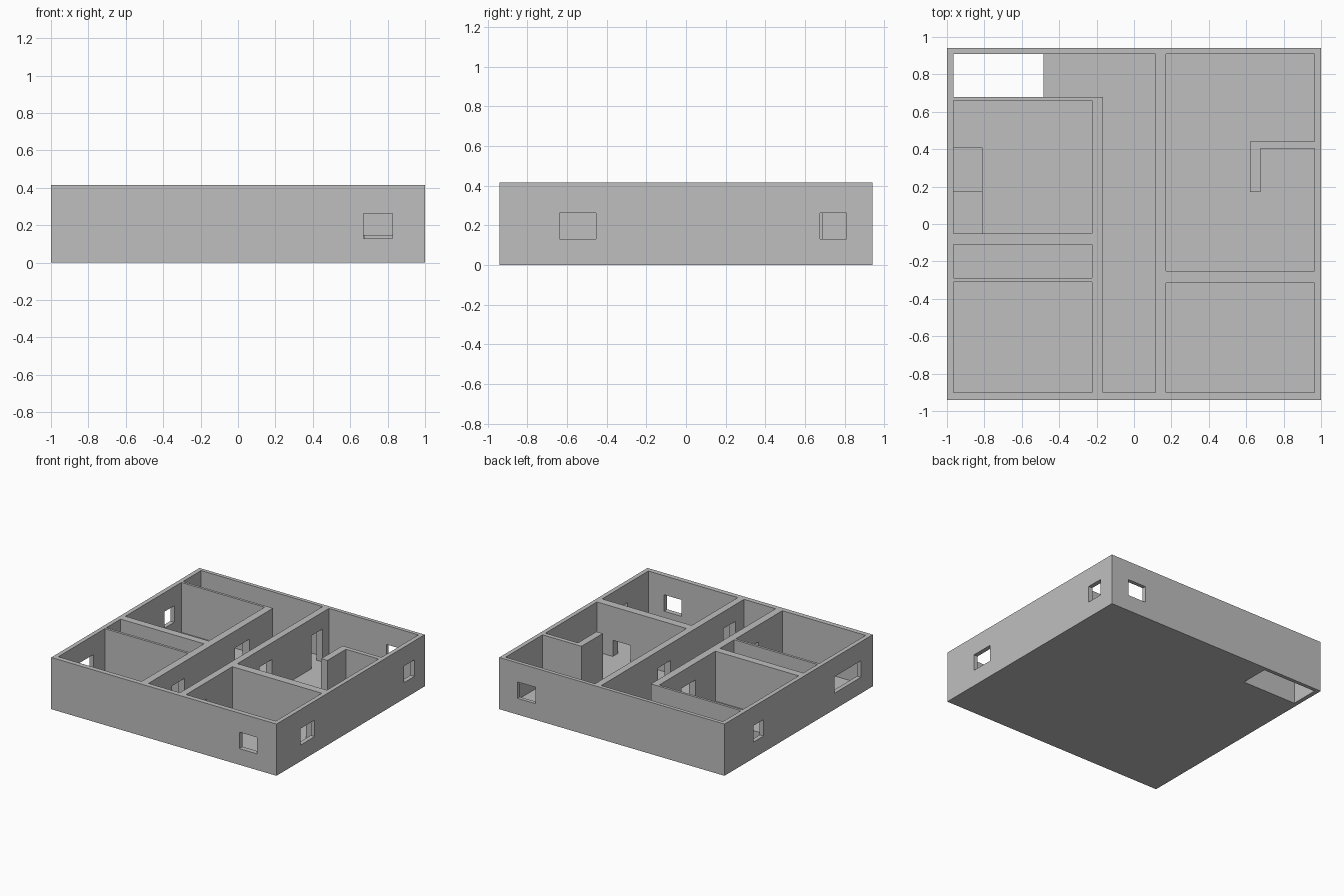
import bpy

cube = bpy.data.objects.get("Cube")
if cube:
    bpy.data.objects.remove(cube, do_unlink=True)

HEIGHT, FLOOR = 0.415, 0.015
OVER = HEIGHT + 0.1

plaster = bpy.data.materials.new("plaster_grey")
plaster.use_nodes = True
GREY = (0.52, 0.52, 0.52, 1)
plaster.diffuse_color = GREY
plaster.node_tree.nodes["Principled BSDF"].inputs["Base Color"].default_value = GREY


def box(name, x, y, z):
    """Axis-aligned box from three (low, high) ranges."""
    verts = [(a, b, c) for a in x for b in y for c in z]
    faces = [(0, 1, 3, 2), (4, 6, 7, 5), (0, 4, 5, 1),
             (2, 3, 7, 6), (0, 2, 6, 4), (1, 5, 7, 3)]
    mesh = bpy.data.meshes.new(name)
    mesh.from_pydata(verts, [], faces)
    mesh.materials.append(plaster)
    obj = bpy.data.objects.new(name, mesh)
    bpy.context.collection.objects.link(obj)
    return obj


house = box("walls_and_floor", (-1, 1), (-0.94, 0.94), (0, HEIGHT))
cutters = []


def cut(x, y, z):
    cutter = box("cutter", x, y, z)
    cutter.hide_render = True
    cutters.append(cutter)
    mod = house.modifiers.new("cut", "BOOLEAN")
    mod.operation, mod.solver, mod.object = "DIFFERENCE", "EXACT", cutter


# Rooms, open at the top
left_x, right_x = (-0.965, -0.225), (0.17, 0.965)
rooms = [
    ((-0.165, 0.115), (-0.90, 0.91)),    # hall
    ((-0.965, 0.0), (0.68, 0.91)),       # landing
    (left_x, (-0.05, 0.66)),
    (left_x, (-0.29, -0.11)),
    (left_x, (-0.90, -0.31)),
    (right_x, (-0.90, -0.315)),
    (right_x, (-0.25, 0.91)),
]
for x, y in rooms:
    cut(x, y, (FLOOR, OVER))

# Stairwell opening through the floor
cut((-0.965, -0.485), (0.68, 0.91), (-0.1, 0.1))

# Windows in the outer walls
sill = (0.13, 0.262)
for x, y in [
    ((0.67, 0.825), (-1.0, -0.85)),
    ((0.68, 0.84), (0.85, 1.0)),
    ((0.9, 1.1), (-0.637, -0.455)),
    ((0.9, 1.1), (0.675, 0.81)),
    ((-1.1, -0.9), (0.445, 0.57)),
    ((-1.1, -0.9), (-0.79, -0.457)),
]:
    cut(x, y, sill)

# Doorways along both sides of the hall
door = (FLOOR, 0.28)
for y in [(0.2, 0.38), (-0.6, -0.44)]:
    cut((-0.25, -0.14), y, door)
for y in [(0.69, 0.83), (0.03, 0.19), (-0.79, -0.64)]:
    cut((0.09, 0.2), y, door)

# Low opening between the two right rooms
cut((0.67, 0.825), (-0.35, -0.2), (FLOOR, 0.145))

# Bake the cuts and drop the cutters
graph = bpy.context.evaluated_depsgraph_get()
baked = bpy.data.meshes.new_from_object(house.evaluated_get(graph))
house.modifiers.clear()
house.data = baked
for cutter in cutters:
    bpy.data.objects.remove(cutter, do_unlink=True)

# L-shaped partition in the right room
box("partition_long", (0.62, 0.965), (0.405, 0.44), (FLOOR, HEIGHT))
box("partition_return", (0.62, 0.675), (0.17, 0.405), (FLOOR, HEIGHT))

# Low built-in units in the left room
box("rear_counter", (-0.965, -0.81), (0.175, 0.41), (FLOOR, 0.13))
box("front_counter", (-0.965, -0.81), (-0.05, 0.175), (FLOOR, 0.12))
